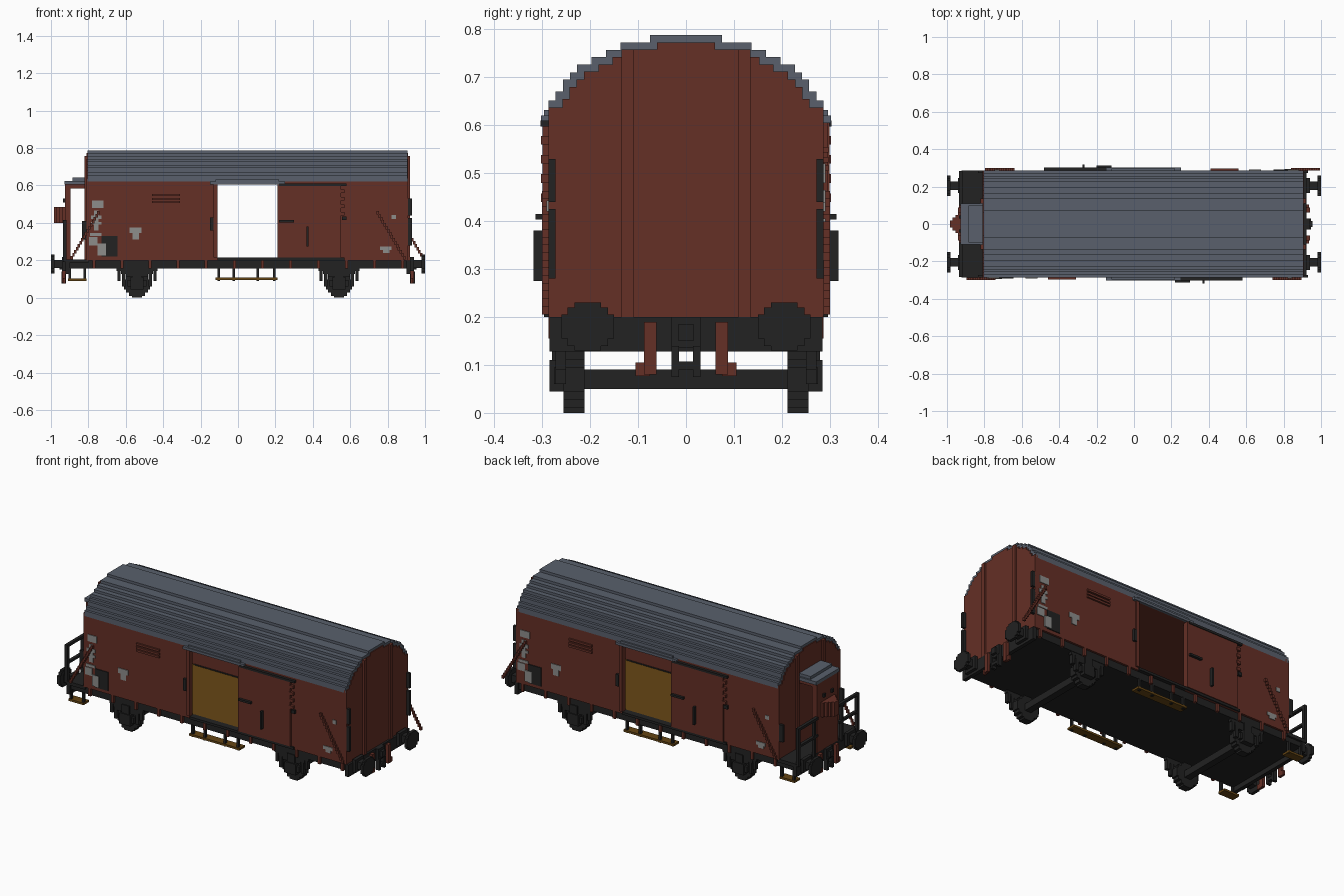
import bpy
import bmesh

default_cube = bpy.data.objects.get("Cube")
if default_cube:
    bpy.data.objects.remove(default_cube, do_unlink=True)


def make_material(name, red, green, blue):
    material = bpy.data.materials.new(name)
    material.use_nodes = True
    colour = (red, green, blue, 1)
    material.diffuse_color = colour
    shader = material.node_tree.nodes["Principled BSDF"]
    shader.inputs["Base Color"].default_value = colour
    shader.inputs["Roughness"].default_value = .8
    return material


rust = make_material("rust red", .13, .029, .019)
slate = make_material("slate grey", .1, .117, .15)
black = make_material("soft black", .016, .016, .016)
wood = make_material("brown wood", .13, .06, .007)
pale = make_material("pale marking", .27, .27, .26)


# Symmetry helpers acting on boxes (x0, x1, y0, y1, z0, z1)
def mirror_x(b):
    return (-b[1], -b[0], *b[2:])


def mirror_y(b):
    return (*b[:2], -b[3], -b[2], *b[4:])


def turn(b):
    # Half turn about the middle of the body
    return (.1 - b[1], .1 - b[0], -b[3], -b[2], *b[4:])


def finish(name, bm, material):
    bmesh.ops.recalc_face_normals(bm, faces=bm.faces)
    mesh = bpy.data.meshes.new(name)
    bm.to_mesh(mesh)
    bm.free()
    mesh.materials.append(material)
    bpy.context.collection.objects.link(bpy.data.objects.new(name, mesh))


def part(name, material, boxes, *symmetries):
    boxes = list(boxes)
    for symmetry in symmetries:
        boxes += [symmetry(b) for b in boxes]
    bm = bmesh.new()
    for b in boxes:
        cube = bmesh.ops.create_cube(bm, size=1)
        for v in cube["verts"]:
            for axis in range(3):
                low, high = sorted(b[axis * 2:axis * 2 + 2])
                v.co[axis] = high if v.co[axis] > 0 else low
    finish(name, bm, material)


def extrude_arch(name, material, steps, start, end, base):
    # Stepped arch section swept along the length
    half = [(steps[0][0], base)]
    for i, (y, z) in enumerate(steps):
        half.append((y, z))
        if i + 1 < len(steps):
            half.append((steps[i + 1][0], z))
    outline = half + [(-y, z) for y, z in reversed(half)]
    bm = bmesh.new()
    face = bm.faces.new([bm.verts.new((start, y, z)) for y, z in outline])
    swept = bmesh.ops.extrude_face_region(bm, geom=[face])["geom"]
    moved = [v for v in swept if isinstance(v, bmesh.types.BMVert)]
    bmesh.ops.translate(bm, verts=moved, vec=(end - start, 0, 0))
    finish(name, bm, material)


# Body limits
left, right, side, sill, eave = -.8, .905, .287, .2, .62
open_left, open_right = -.11, .21

# Stepped roof and the matching end walls
arch = [(side, .652), (.272, .67), (.257, .695), (.242, .71), (.227, .727),
        (.197, .742), (.167, .757), (.137, .773), (.075, .788)]
extrude_arch("roof", slate, arch, left - .004, right, eave)
inner = [(y - .014 * (y < side), z - .015) for y, z in arch]
extrude_arch("right_end_wall", rust, inner, right - .015, right + .005, sill)
extrude_arch("left_end_wall", rust, inner, left - .01, left + .015, sill)
part("end_ribs", rust, [(right, right + .015, .11, .135, sill, .758)], mirror_y, turn)
part("ceiling", rust, [(left, right, -side, side, .605, eave)])

# Side walls around the door openings
part("side_walls", rust, [
    (left, open_left, -side, -side + .02, sill, eave),
    (open_right, right, -side, -side + .02, sill, eave)], turn)
part("floor", wood, [(left, right, -side + .015, side - .015, sill, .212)])

# Sliding doors, rails and latches
part("sliding_doors", rust, [
    (open_right, .55, -.299, -side, .215, .605),
    *[(.545, .57, -.302, -side, z, z + .018) for z in (.44, .48, .52, .56)],
    (open_left - .02, open_left, -.296, -side, .215, .605)], turn)
part("door_hoods", slate, [
    (-.15, .25, -.302, -side, .605, eave),
    (-.12, .22, -.296, -side, eave, .632)], turn)
part("door_rails", black, [
    (.22, .58, -.303, -side, .597, .61),
    (open_left, .57, -.296, -side + .03, sill, .214)], turn)
part("door_latches", black, [
    (.22, .3, -.314, -.295, .403, .415),
    (.365, .376, -.318, -.295, .275, .38),
    (.555, .58, -.3, -side, .415, .435),
    (-.15, -.13, -.3, -side, .36, .43)], turn)

# Stepped diagonal braces on the side walls
braces = []
for i in range(16):
    z = .455 - i * .016
    x = .74 + i * .0095
    braces.append((x, x + .013, -.3, -side, z - .01, z + .008))
    braces.append((.1 - x - .113, .1 - x - .1, -.3, -side, z - .01, z + .008))
part("diagonal_braces", rust, braces, turn)
part("vent_slats", rust, [
    (-.46, -.31, -.297, -side, z, z + .012) for z in (.505, .522, .543)], turn)

# Painted plates
front = -side - .004
part("marking_plates", pale, [
    (-.78, -.72, front, -side, .48, .52),
    (-.77, -.745, front, -side, .36, .465),
    (-.785, -.73, front, -side, .39, .405),
    (-.785, -.73, front, -side, .42, .44),
    (-.797, -.75, front, -side, .28, .325),
    (-.79, -.73, front, -side, .33, .345),
    (-.75, -.705, front - .003, -side, .225, .29),
    (-.58, -.515, front, -side, .345, .375),
    (-.565, -.53, front, -side, .31, .345),
    (.82, .845, front, -side, .42, .443),
    (.76, .82, front, -side, .255, .275),
    (.775, .81, front, -side, .24, .255)], turn)
part("notice_boards", black, [(-.73, -.645, front - .001, -side, .22, .33)], turn)

# Grab handles on the end corners
part("grab_handles", black, [
    (right, right + .025, .272, side, .44, .53),
    (right, right + .025, .272, side, .28, .425)], mirror_y)
part("platform_handles", black, [(left - .035, left - .01, .272, side, .31, .41)], mirror_y)

# Underframe with end beams and side brackets
part("underframe", black, [(-.92, .915, -.275, .275, .157, sill)])
part("end_beams", black, [(.9, .922, -.285, .285, .128, sill)], mirror_x)
part("sill_brackets", rust, [
    (x / 100 - .008, x / 100 + .008, -side, -.27, .155, sill + .005)
    for x in range(-77, 90, 15)], turn)

# Stepped round discs for buffers and wheels
buffer_steps = [(.055, .025), (.042, .04), (.028, .05)]
wheel_steps = [(.07, .026), (.06, .042), (.042, .06), (.026, .07)]
part("buffer_heads", black, [
    (.982, 1, .205 - w, .205 + w, .18 - h, .18 + h) for w, h in buffer_steps],
    mirror_x, mirror_y)
part("buffer_stems", black, [
    (.92, .985, .183, .228, .158, .202),
    (.92, .94, .165, .245, .142, .218)], mirror_x, mirror_y)
part("wheels", black, [
    (.54 - w, .54 + w, .212, .255, .07 - h, .07 + h) for w, h in wheel_steps],
    mirror_x, mirror_y)
part("axles", black, [(.52, .56, -.22, .22, .05, .09)], mirror_x)
part("axle_boxes", black, [
    (.505, .575, .25, .285, .045, .11),
    (.49, .59, .255, .275, .06, .095),
    (.515, .565, .25, .28, .1, .16)], mirror_x, mirror_y)
part("leaf_springs", black, [
    (.54 - w, .54 + w, .25, .272, z, z + .015)
    for w, z in ((.11, .142), (.085, .127), (.06, .112))], mirror_x, mirror_y)
part("spring_hangers", black, [
    (x, x + .018, .25, .272, z, .16)
    for x, z in ((.435, .09), (.46, .06), (.602, .06), (.627, .09))],
    mirror_x, mirror_y)

# Coupling and brake hoses
part("couplings", black, [
    (.92, .94, -.03, .03, .135, sill),
    (.92, .945, .015, .03, .075, .14),
    (.92, .945, -.03, -.015, .075, .14),
    (.92, .945, -.03, .03, .09, .107),
    (.94, .955, -.016, .016, .15, .185)], mirror_x)
part("brake_hoses", rust, [
    (.922, .94, .062, .088, .08, .19),
    (.922, .935, .075, .105, .077, .105)], mirror_x, mirror_y)

# Footboards and their hangers
part("footboards", wood, [
    (-.12, .21, -.285, -.235, .095, .107),
    (-.91, -.81, -.285, -.235, .09, .102)], mirror_y)
part("footboard_hangers", black, [
    (x, x + .013, -.28, -.265, .09, .16)
    for x in (-.905, -.825, -.11, -.03, .1, .187)], mirror_y)

# Brakeman's platform with shelter, crank box and railings
part("platform_deck", black, [(-.92, left, -side, side, .185, .205)])
part("shelter_panel", rust, [
    (-.925, -.895, -.1, .1, sill, .605),
    (-.925, left, -.1, .1, .585, .605)])
part("shelter_roof", slate, [
    (-.928, left, -.11, .11, .605, .625),
    (-.885, left, -.1, .1, .625, .642)])
part("crank_box", rust, [
    (-.985 + i * .015, -.92, -.02 - i * .014, .02 + i * .014, .4, .485)
    for i in range(4)])
part("panel_knobs", black, [(-.935, -.925, .03, .045, .51, .53)], mirror_y)
part("railings", black, [
    (-.935, -.917, .265, .283, .19, .415),
    (-.935, -.917, .1, .283, .4, .415),
    (-.935, -.917, .1, .283, .3, .313),
    (-.935, -.917, .12, .135, .19, .415)], mirror_y)
